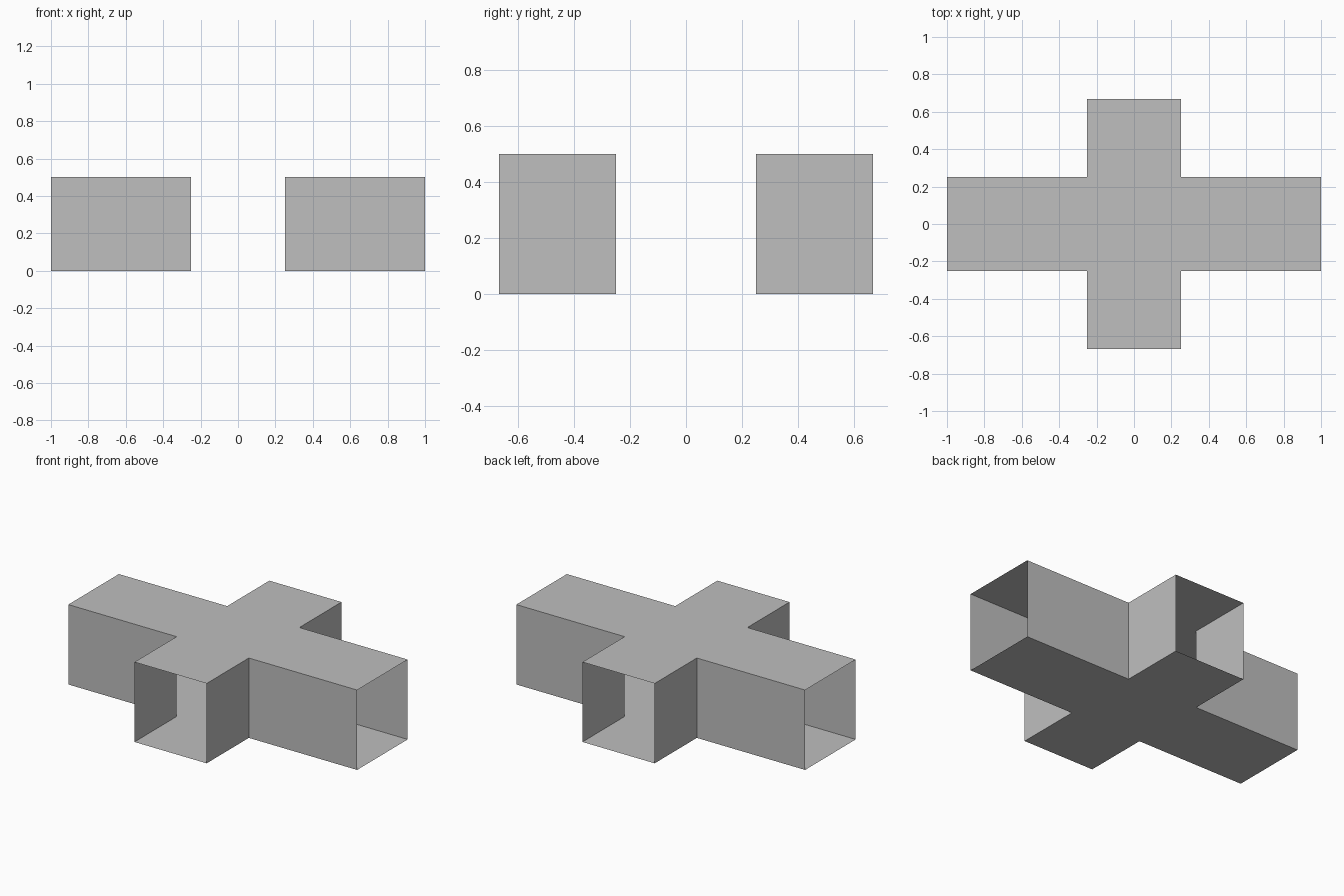
import bpy
import bmesh

HALF_LENGTH = 1.0    # reach of the long arms along x
HALF_DEPTH = 0.667   # reach of the short arms along y
HALF_WIDTH = 0.25    # half the width of every arm
HEIGHT = 0.5

cube = bpy.data.objects.get("Cube")
if cube:
    bpy.data.objects.remove(cube, do_unlink=True)

# Plain grey material
grey = bpy.data.materials.new("plain_grey")
grey.use_nodes = True
colour = (0.52, 0.52, 0.52, 1.0)
grey.diffuse_color = colour
grey.node_tree.nodes["Principled BSDF"].inputs["Base Color"].default_value = colour

# Cross-shaped outline: one quadrant repeated with alternating signs
L, D, W = HALF_LENGTH, HALF_DEPTH, HALF_WIDTH
quadrant = [(L, W), (W, W), (W, D)]
outline = []
for sx, sy in ((1, 1), (-1, 1), (-1, -1), (1, -1)):
    corner = [(sx * x, sy * y) for x, y in quadrant]
    outline += corner if sx * sy > 0 else corner[::-1]

# Floor raised into a closed cross, keeping the floor face
bm = bmesh.new()
floor = bm.faces.new([bm.verts.new((x, y, 0)) for x, y in outline])
raised = bmesh.ops.extrude_face_region(bm, geom=[floor], use_keep_orig=True)
top_verts = [v for v in raised["geom"] if isinstance(v, bmesh.types.BMVert)]
bmesh.ops.translate(bm, verts=top_verts, vec=(0, 0, HEIGHT))
bmesh.ops.recalc_face_normals(bm, faces=bm.faces)

# Open the four arm ends so the thin shell can be seen through
ends = []
for face in bm.faces:
    centre = face.calc_center_median()
    if abs(face.normal.z) < 0.5 and (abs(centre.x) > L - 0.01 or abs(centre.y) > D - 0.01):
        ends.append(face)
bmesh.ops.delete(bm, geom=ends, context="FACES")

mesh = bpy.data.meshes.new("crossing_tube")
bm.to_mesh(mesh)
bm.free()
mesh.materials.append(grey)
bpy.context.scene.collection.objects.link(bpy.data.objects.new("crossing_tube", mesh))
